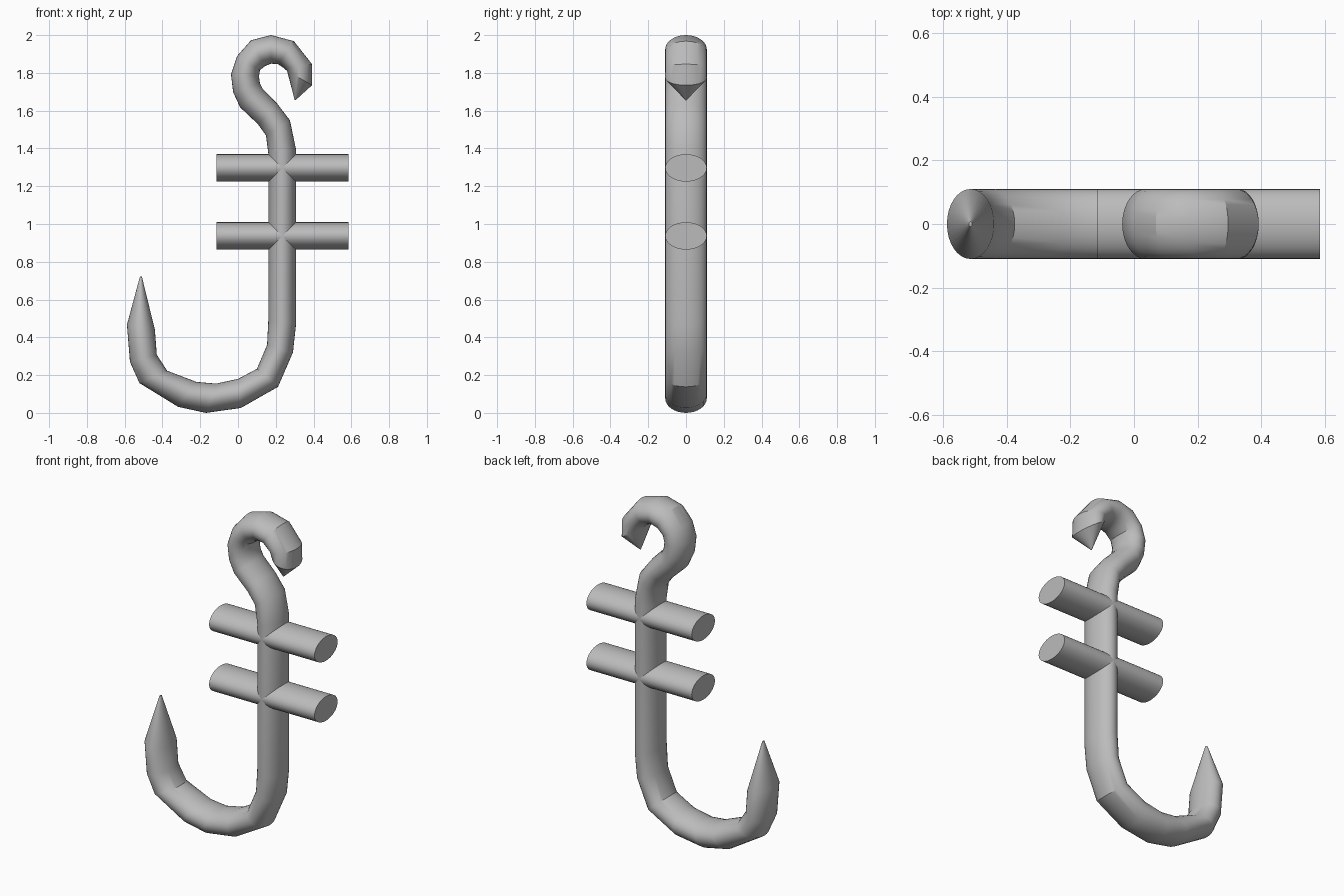
import bpy, bmesh, math

if "Cube" in bpy.data.objects:
    bpy.data.objects.remove(bpy.data.objects["Cube"])

SIDES = 32
RY = 0.11   # half depth of every rod

metal = bpy.data.materials.new("grey metal")
metal.diffuse_color = (0.5, 0.5, 0.5, 1)
metal.use_nodes = True
metal.node_tree.nodes["Principled BSDF"].inputs["Base Color"].default_value = metal.diffuse_color


def loft(name, rings):
    """Skin elliptical rings, each given by its two edge points in the xz plane and half depth."""
    bm = bmesh.new()
    loops = []
    for ax, az, bx, bz, ry in rings:
        cx, cz, hx, hz = (ax + bx) / 2, (az + bz) / 2, (ax - bx) / 2, (az - bz) / 2
        loop = []
        for i in range(SIDES):
            t = 2 * math.pi * i / SIDES
            loop.append(bm.verts.new((cx + hx * math.cos(t), ry * math.sin(t), cz + hz * math.cos(t))))
        loops.append(loop)
    for p, q in zip(loops, loops[1:]):
        for i in range(SIDES):
            j = (i + 1) % SIDES
            bm.faces.new((p[i], p[j], q[j], q[i]))
    bm.faces.new(loops[0])
    bm.faces.new(loops[-1])
    bmesh.ops.recalc_face_normals(bm, faces=bm.faces)
    me = bpy.data.meshes.new(name)
    bm.to_mesh(me)
    bm.free()
    me.materials.append(metal)
    ob = bpy.data.objects.new(name, me)
    bpy.context.collection.objects.link(ob)
    bpy.ops.object.select_all(action='DESELECT')
    ob.select_set(True)
    bpy.context.view_layer.objects.active = ob
    bpy.ops.object.shade_smooth_by_angle(angle=math.radians(32))
    return ob


# Bent rod: eye, shank and bend, from eye end to barb base
rod = [
    (.392, 1.735, .260, 1.810), (.392, 1.846, .243, 1.825), (.296, 1.968, .212, 1.846),
    (.175, 2.000, .175, 1.849), (.069, 1.973, .143, 1.836), (-.005, 1.889, .116, 1.814),
    (-.037, 1.793, .111, 1.782), (-.026, 1.698, .116, 1.745), (.011, 1.618, .132, 1.714),
    (.106, 1.528, .206, 1.639), (.148, 1.469, .275, 1.549), (.161, 1.370, .307, 1.395),
    (.161, .500, .307, .467), (.154, .360, .291, .320), (.100, .233, .212, .138),
    (.000, .180, .015, .026), (-.116, .155, -.170, .000), (-.220, .164, -.317, .032),
    (-.375, .223, -.522, .158), (-.430, .308, -.572, .270), (-.440, .440, -.588, .467),
]
eye_tip = (.304, 1.655, .300, 1.657, .003)
barb_tip = (-.509, .722, -.519, .722, .008)
loft("hook_rod", [eye_tip] + [r + (RY,) for r in rod] + [barb_tip])

# Two cross bars through the shank
for n, z in (("upper", 1.297), ("lower", .937)):
    loft(n + "_cross_bar", [(x, z + .0725, x, z - .0725, RY) for x in (-.115, .585)])
